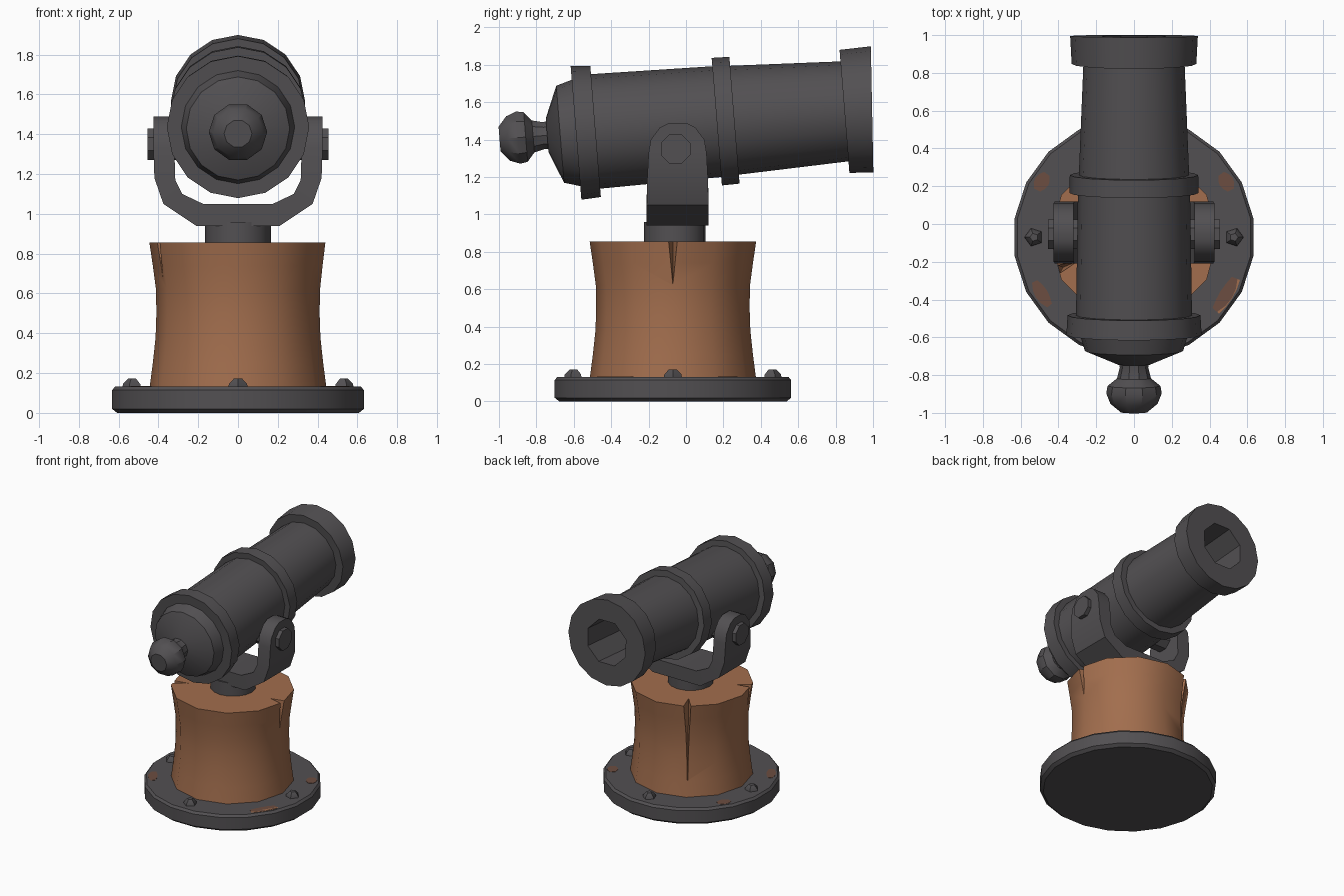
import bpy, bmesh, math
from mathutils import Matrix, Vector

if "Cube" in bpy.data.objects:
    bpy.data.objects.remove(bpy.data.objects["Cube"])

CY = -0.07  # y of the pedestal axis


def material(name, rgb):
    m = bpy.data.materials.new(name)
    m.diffuse_color = (*rgb, 1)
    m.use_nodes = True
    m.node_tree.nodes["Principled BSDF"].inputs["Base Color"].default_value = m.diffuse_color
    return m


IRON = material("dark_iron", (0.085, 0.080, 0.085))
WOOD = material("brown_wood", (0.36, 0.155, 0.075))
RUST = material("rust", (0.15, 0.075, 0.052))


def make(name, verts, faces, mat, matrix=Matrix()):
    me = bpy.data.meshes.new(name)
    me.from_pydata([matrix @ Vector(v) for v in verts], [], faces)
    bm = bmesh.new()
    bm.from_mesh(me)
    bmesh.ops.recalc_face_normals(bm, faces=bm.faces)
    bm.to_mesh(me)
    bm.free()
    me.materials.append(mat)
    ob = bpy.data.objects.new(name, me)
    bpy.context.collection.objects.link(ob)
    return ob


def lathe(name, profile, sides, mat, matrix=Matrix(), start=0.0):
    """Rings of (height, radius) around local z, capped at both ends."""
    verts, faces = [], []
    for h, r in profile:
        for i in range(sides):
            a = start + math.tau * i / sides
            verts.append((r * math.cos(a), r * math.sin(a), h))
    for k in range(len(profile) - 1):
        for i in range(sides):
            j = (i + 1) % sides
            faces.append((k * sides + i, k * sides + j, (k + 1) * sides + j, (k + 1) * sides + i))
    faces.append(tuple(range(sides)))
    faces.append(tuple(range(len(verts) - sides, len(verts))))
    return make(name, verts, faces, mat, matrix)


def select(ob):
    bpy.ops.object.select_all(action='DESELECT')
    ob.select_set(True)
    bpy.context.view_layer.objects.active = ob


def cut(ob, cutter):
    mod = ob.modifiers.new("cut", 'BOOLEAN')
    mod.operation = 'DIFFERENCE'
    mod.solver = 'EXACT'
    mod.object = cutter
    select(ob)
    bpy.ops.object.modifier_apply(modifier=mod.name)
    bpy.data.objects.remove(cutter)


base = Matrix.Translation((0, CY, 0))

# Round iron base plate
lathe("base_plate", [(0, 0.615), (0.02, 0.64), (0.115, 0.64), (0.132, 0.625)], 20, IRON, base, math.pi / 20)

# Four plate bolts
for i in range(4):
    a = i * math.pi / 2
    lathe("plate_bolt", [(0.12, 0.052), (0.145, 0.048), (0.172, 0.022)], 5, IRON,
          Matrix.Translation((0.53 * math.cos(a), CY + 0.53 * math.sin(a), 0)), a)


# Thin rust patches on the plate: (start angle, end angle, inner radius, outer radius)
def patch(name, a0, a1, r0, r1, mat):
    n = 4
    verts, faces = [], []
    for i in range(n + 1):
        a = math.radians(a0 + (a1 - a0) * i / n)
        s = math.sin(math.pi * (0.15 + 0.7 * i / n))
        mid, half = (r0 + r1) / 2, (r1 - r0) / 2 * s
        for z in (0.130, 0.134):
            for r in (mid - half, mid + half):
                verts.append((r * math.cos(a), r * math.sin(a), z))
    for i in range(n):
        p, q = 4 * i, 4 * i + 4
        for u, v in ((0, 1), (1, 3), (3, 2), (2, 0)):
            faces.append((p + u, p + v, q + v, q + u))
    faces += [(0, 1, 3, 2), (4 * n, 4 * n + 1, 4 * n + 3, 4 * n + 2)]
    make(name, verts, faces, mat, base)


for a0, a1, r0, r1 in ((26, 36, 0.53, 0.61), (144, 154, 0.53, 0.61),
                       (204, 219, 0.54, 0.61), (318, 338, 0.54, 0.61)):
    patch("rust_patch", a0, a1, r0, r1, RUST)
patch("worn_strip", 318, 338, 0.585, 0.612, WOOD)

# Flared wooden stump with split cracks
stump = lathe("wooden_stump", [(0.12, 0.445), (0.25, 0.428), (0.38, 0.414), (0.50, 0.410),
                               (0.62, 0.412), (0.74, 0.428), (0.855, 0.445)], 12, WOOD, base)
for deg, bottom, depth in ((0, 0.60, 0.12), (121, 0.22, 0.14), (203, 0.66, 0.14)):
    cut(stump, make("crack_cutter",
                    [(0.50, -0.04, 0.90), (0.50, 0.04, 0.90), (0.44 - depth, 0, 0.90), (0.42, 0, bottom)],
                    [(0, 1, 2), (0, 1, 3), (1, 2, 3), (0, 2, 3)], WOOD,
                    base @ Matrix.Rotation(math.radians(deg), 4, 'Z')))

# Swivel post
lathe("swivel_post", [(0.84, 0.165), (0.96, 0.165)], 16, IRON, Matrix.Translation((0, -0.06, 0)))

# U-shaped yoke: stations of (outer x, outer z, inner x, inner z, half depth)
half = [(0.425, 1.490, 0.32, 1.490, 0.045), (0.425, 1.465, 0.32, 1.465, 0.095),
        (0.425, 1.40, 0.32, 1.40, 0.143), (0.425, 1.33, 0.32, 1.33, 0.155),
        (0.420, 1.18, 0.315, 1.17, 0.163), (0.375, 1.05, 0.28, 1.10, 0.165),
        (0.21, 0.94, 0.175, 1.05, 0.165)]
stations = half + [(-a, b, -c, d, e) for a, b, c, d, e in reversed(half)]
verts, faces = [], []
for ox, oz, ix, iz, w in stations:
    verts += [(ox, -0.045 - w, oz), (ox, -0.045 + w, oz), (ix, -0.045 + w, iz), (ix, -0.045 - w, iz)]
for k in range(len(stations) - 1):
    p, q = 4 * k, 4 * k + 4
    for u in range(4):
        v = (u + 1) % 4
        faces.append((p + u, p + v, q + v, q + u))
faces += [(0, 1, 2, 3), tuple(range(len(verts) - 4, len(verts)))]
make("yoke", verts, faces, IRON)

# Trunnion pins with octagonal heads
for s in (-1, 1):
    lathe("trunnion_pin", [(0.2, 0.085), (0.455, 0.085)], 8, IRON,
          Matrix.Translation((0, -0.055, 1.35)) @ Matrix.Rotation(s * math.pi / 2, 4, 'Y'), math.pi / 8)

# Barrel, tilted slightly upwards, with bands and rear knob
tilt = Matrix.Translation((0, 0, 1.483)) @ Matrix.Rotation(math.radians(-85.4), 4, 'X')
barrel = lathe("barrel", [
    (-0.745, 0.09), (-0.675, 0.26), (-0.59, 0.285), (-0.59, 0.358), (-0.485, 0.352), (-0.485, 0.307),
    (0.165, 0.297), (0.165, 0.342), (0.26, 0.340), (0.26, 0.292), (0.85, 0.268), (0.85, 0.330),
    (0.985, 0.338)], 16, IRON, tilt)
for v in barrel.data.vertices:  # muzzle face is nearly vertical
    if v.co.y > 0.94:
        v.co.y = 0.995 - 0.02 * (v.co.z - 1.56)
cut(barrel, lathe("bore_cutter", [(0.45, 0.18), (1.2, 0.18)], 8, IRON, tilt, math.pi / 8))

lathe("rear_knob", [(-1.0, 0.07), (-0.955, 0.125), (-0.90, 0.147), (-0.86, 0.140), (-0.82, 0.09),
                    (-0.76, 0.075), (-0.72, 0.085)], 10, IRON, tilt)

# Smooth shading with sharp edges kept
for ob in list(bpy.context.scene.objects):
    select(ob)
    bpy.ops.object.shade_smooth_by_angle(angle=math.radians(31))
